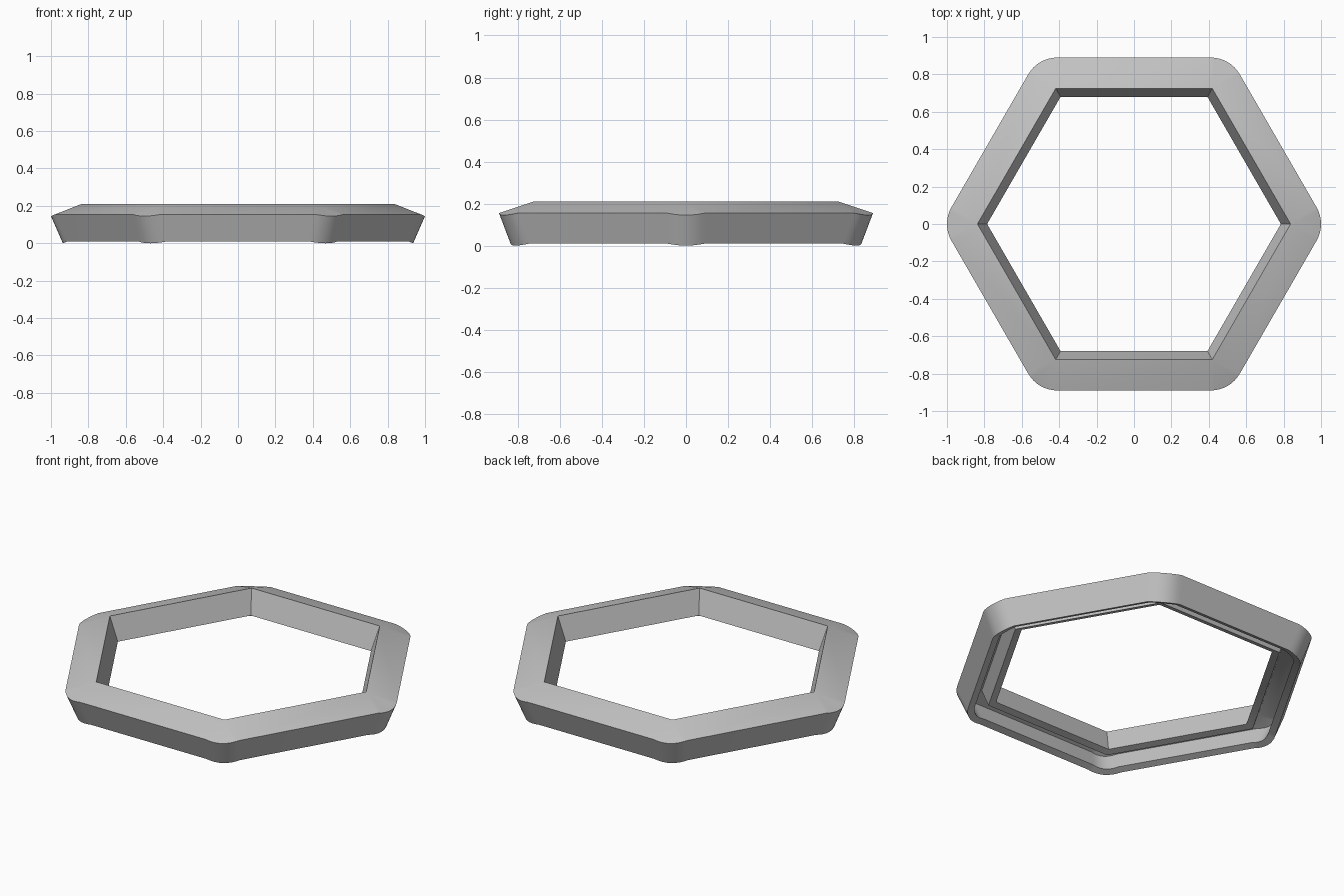
import bpy, bmesh
from math import sin, cos, pi, radians

if "Cube" in bpy.data.objects:
    bpy.data.objects.remove(bpy.data.objects["Cube"], do_unlink=True)

SIDES, STEPS = 6, 8      # hexagon, segments in each rounded corner
DIP = 0.01               # rounded corners sag slightly

grey = bpy.data.materials.new("plain grey")
grey.use_nodes = True
colour = (0.55, 0.55, 0.55, 1)
grey.diffuse_color = colour
grey.node_tree.nodes["Principled BSDF"].inputs["Base Color"].default_value = colour

# Shell cross-section: distance to flat side, height, corner radius
profile = [
    (0.835, 0.010, 0.18),   # outer wall foot
    (0.890, 0.155, 0.18),   # widest edge
    (0.725, 0.210, 0),      # top inner edge
    (0.680, 0.072, 0),      # lip foot
    (0.718, 0.060, 0),      # lip foot, underside
    (0.751, 0.159, 0),      # channel, inner corner
    (0.838, 0.130, 0.14),   # channel, outer corner
    (0.798, 0.025, 0.14),   # outer wall foot, inside
]


def hexagon_ring(bm, apothem, height, radius):
    """One closed loop around the hexagon, with rounded corners."""
    centre = (apothem - radius) / cos(pi / SIDES)
    loop = []
    for side in range(SIDES):
        corner = side * 2 * pi / SIDES
        for step in range(STEPS + 1):
            t = step / STEPS
            turn = corner + (t - 0.5) * 2 * pi / SIDES
            sag = DIP * sin(pi * t) if radius else 0
            loop.append(bm.verts.new((
                centre * cos(corner) + radius * cos(turn),
                centre * sin(corner) + radius * sin(turn),
                height - sag)))
    return loop


# Hollow hexagonal bezel
bm = bmesh.new()
rings = [hexagon_ring(bm, *point) for point in profile]
for a, b in zip(rings, rings[1:] + rings[:1]):
    for i in range(len(a)):
        j = (i + 1) % len(a)
        bm.faces.new((a[i], a[j], b[j], b[i]))
bmesh.ops.remove_doubles(bm, verts=bm.verts[:], dist=0.0001)
bmesh.ops.recalc_face_normals(bm, faces=bm.faces[:])

mesh = bpy.data.meshes.new("hexagonal_bezel")
bm.to_mesh(mesh)
bm.free()
mesh.materials.append(grey)
bezel = bpy.data.objects.new("hexagonal_bezel", mesh)
bpy.context.collection.objects.link(bezel)

bpy.ops.object.select_all(action="DESELECT")
bezel.select_set(True)
bpy.context.view_layer.objects.active = bezel
bpy.ops.object.shade_smooth_by_angle(angle=radians(30))
